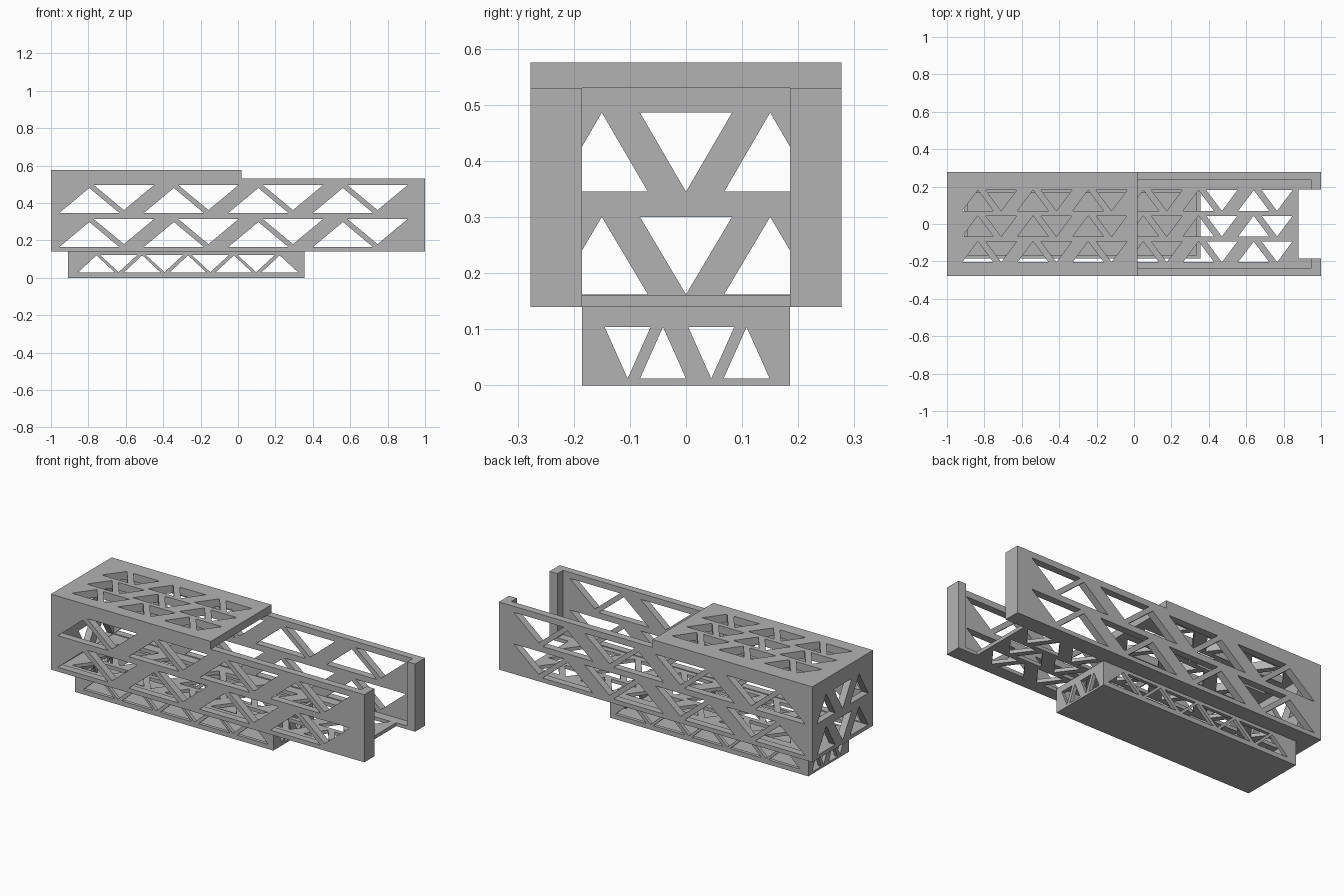
import bpy, bmesh
from mathutils import Vector

if "Cube" in bpy.data.objects:
    bpy.data.objects.remove(bpy.data.objects["Cube"])

grey = bpy.data.materials.new("light_grey")
grey.diffuse_color = (0.45, 0.45, 0.45, 1)
grey.use_nodes = True
grey.node_tree.nodes["Principled BSDF"].inputs["Base Color"].default_value = grey.diffuse_color

# Plane name -> function placing (u, v) at depth w
PLANES = {
    "XY": lambda u, v, w: Vector((u, v, w)),
    "XZ": lambda u, v, w: Vector((u, w, v)),
    "YZ": lambda u, v, w: Vector((w, u, v)),
}


def panel(name, plane, outline, holes, w0, w1):
    """Flat plate with cut-out holes, extruded from w0 to w1."""
    place = PLANES[plane]
    bm = bmesh.new()
    for loop in [outline] + holes:
        vs = [bm.verts.new(place(u, v, w0)) for u, v in loop]
        for i, v in enumerate(vs):
            bm.edges.new((vs[i - 1], v))
    bmesh.ops.triangle_fill(bm, use_beauty=True, edges=bm.edges[:])
    res = bmesh.ops.extrude_face_region(bm, geom=bm.faces[:], use_keep_orig=True)
    top = [g for g in res["geom"] if isinstance(g, bmesh.types.BMVert)]
    bmesh.ops.translate(bm, verts=top, vec=place(0, 0, w1 - w0))
    bmesh.ops.recalc_face_normals(bm, faces=bm.faces[:])
    mesh = bpy.data.meshes.new(name)
    bm.to_mesh(mesh)
    bm.free()
    mesh.materials.append(grey)
    obj = bpy.data.objects.new(name, mesh)
    bpy.context.collection.objects.link(obj)
    return obj


def rect(u0, u1, v0, v1):
    return [(u0, v0), (u1, v0), (u1, v1), (u0, v1)]


def tri(apex_u, half, base_v, apex_v):
    return [(apex_u - half, base_v), (apex_u + half, base_v), (apex_u, apex_v)]


# Main side walls: two rows of truss openings
wall_holes = []
for row in range(2):
    dz = 0.182 * row
    for k in range(4):
        dx = 0.452 * k
        wall_holes.append(tri(-0.795 + dx, 0.16, 0.165 + dz, 0.298 + dz))
        wall_holes.append(tri(-0.61 + dx, 0.16, 0.313 + dz, 0.18 + dz))
for side, y0, y1 in (("front", -0.277, -0.235), ("back", 0.235, 0.277)):
    panel(side + "_wall", "XZ", rect(-1, 1, 0.14, 0.53), wall_holes, y0, y1)

# Closed end wall
end_holes = []
for z0, z1 in ((0.162, 0.30), (0.345, 0.486)):
    end_holes.append(tri(0, 0.082, z1, z0))
    for s in (-1, 1):
        end_holes.append(tri(0.15 * s, 0.082, z0, z1))
panel("end_wall", "YZ", rect(-0.235, 0.235, 0.14, 0.53), end_holes, -1, -0.96)

# End flanges at the open side
for side, s in (("front", -1), ("back", 1)):
    y0, y1 = sorted((0.185 * s, 0.235 * s))
    panel(side + "_flange", "YZ", rect(y0, y1, 0.14, 0.53), [], 0.95, 1)


# Three rows of openings shared by the floor and the roof
def deck_holes(groups):
    holes = []
    for row in range(3):
        dy = -0.137 * row
        for k in range(groups):
            dx = 0.295 * k
            holes.append(tri(-0.835 + dx, 0.083, 0.07 + dy, 0.181 + dy))
            holes.append(tri(-0.71 + dx, 0.083, 0.181 + dy, 0.07 + dy))
    return holes


floor_outline = [(-0.96, -0.235), (0.95, -0.235), (0.95, -0.185), (0.88, -0.185),
                 (0.88, 0.185), (0.95, 0.185), (0.95, 0.235), (-0.96, 0.235)]
panel("floor", "XY", floor_outline, deck_holes(6), 0.14, 0.16)
panel("roof", "XY", rect(-1, 0.02, -0.277, 0.277), deck_holes(3), 0.53, 0.575)

# Lower tray: truss sides, truss ends, solid base
side_holes = [tri(-0.757 + 0.245 * k, 0.1, 0.027, 0.12) for k in range(5)]
side_holes += [tri(-0.638 + 0.245 * k, 0.1, 0.122, 0.03) for k in range(4)]
for side, y0, y1 in (("front", -0.185, -0.165), ("back", 0.165, 0.185)):
    panel("tray_" + side, "XZ", rect(-0.91, 0.355, 0, 0.14), side_holes, y0, y1)

tray_end_holes = []
for dy in (0, 0.149):
    tray_end_holes.append(tri(-0.041 + dy, 0.041, 0.012, 0.104))
    tray_end_holes.append(tri(-0.104 + dy, 0.041, 0.104, 0.012))
for side, x0, x1 in (("left", -0.91, -0.89), ("right", 0.335, 0.355)):
    panel("tray_" + side, "YZ", rect(-0.165, 0.165, 0, 0.14), tray_end_holes, x0, x1)
panel("tray_base", "XY", rect(-0.89, 0.335, -0.165, 0.165), [], 0, 0.012)
